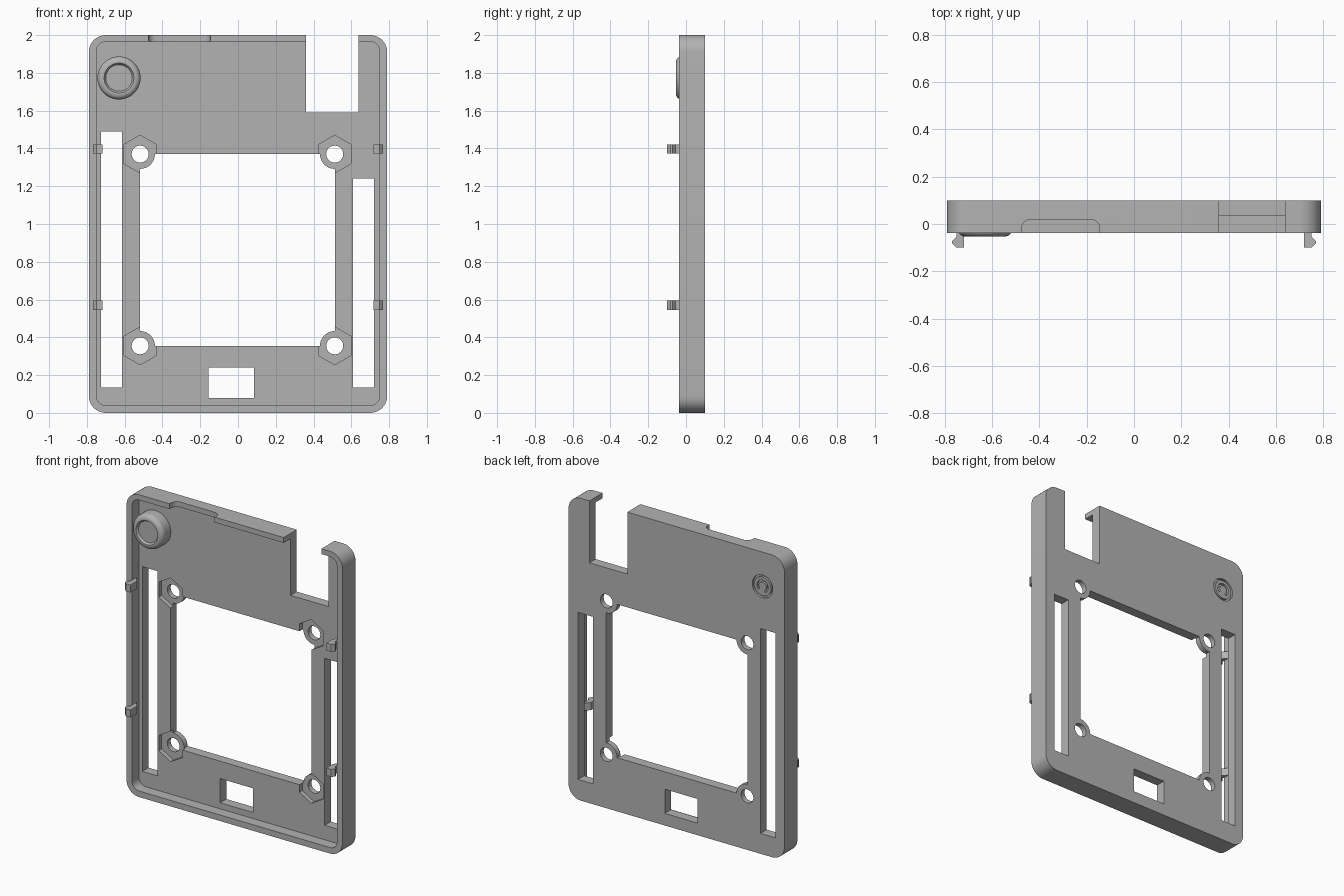
import bpy, bmesh
from math import sin, cos, pi, radians
from mathutils import Vector

cube = bpy.data.objects.get("Cube")
if cube:
    bpy.data.objects.remove(cube, do_unlink=True)

grey = bpy.data.materials.new("plain grey")
grey.use_nodes = True
grey.diffuse_color = (0.45, 0.45, 0.45, 1)
grey.node_tree.nodes["Principled BSDF"].inputs["Base Color"].default_value = (0.45, 0.45, 0.45, 1)

FRONT, FLOOR, BACK = -0.037, 0.035, 0.10


def finish(name, bm):
    bmesh.ops.recalc_face_normals(bm, faces=bm.faces)
    mesh = bpy.data.meshes.new(name)
    bm.to_mesh(mesh)
    bm.free()
    mesh.materials.append(grey)
    obj = bpy.data.objects.new(name, mesh)
    bpy.context.collection.objects.link(obj)
    return obj


def prism(name, pts, lo, hi, axis="y"):
    """Extrude an outline: (x, z) along y, or (x, y) along z."""
    bm = bmesh.new()
    place = (lambda a, b, h: (a, h, b)) if axis == "y" else (lambda a, b, h: (a, b, h))
    face = bm.faces.new([bm.verts.new(place(a, b, lo)) for a, b in pts])
    moved = bmesh.ops.extrude_face_region(bm, geom=[face])["geom"]
    verts = [g for g in moved if isinstance(g, bmesh.types.BMVert)]
    bmesh.ops.translate(bm, verts=verts, vec=Vector(place(0, 0, hi - lo)))
    return finish(name, bm)


def arc(cx, cy, r, a0, a1, n):
    return [(cx + r * cos(radians(a0 + (a1 - a0) * i / n)),
             cy + r * sin(radians(a0 + (a1 - a0) * i / n))) for i in range(n + 1)]


def rounded(x0, x1, z0, z1, r):
    return (arc(x1 - r, z1 - r, r, 0, 90, 10) + arc(x0 + r, z1 - r, r, 90, 180, 10)
            + arc(x0 + r, z0 + r, r, 180, 270, 10) + arc(x1 - r, z0 + r, r, 270, 360, 10))


def rect(x0, x1, z0, z1):
    return [(x0, z0), (x1, z0), (x1, z1), (x0, z1)]


def lathe(name, profile, cx, cz, closed=False):
    """Spin (radius, y) points around a front-to-back axis."""
    bm = bmesh.new()
    vs = [bm.verts.new((cx + r, y, cz)) for r, y in profile]
    pairs = list(zip(vs, vs[1:])) + ([(vs[-1], vs[0])] if closed else [])
    edges = [bm.edges.new(p) for p in pairs]
    bmesh.ops.spin(bm, geom=vs + edges, cent=(cx, 0, cz), axis=(0, 1, 0),
                   angle=2 * pi, steps=64, use_merge=True)
    bmesh.ops.remove_doubles(bm, verts=bm.verts, dist=1e-5)
    return finish(name, bm)


def combine(obj, tool, operation="DIFFERENCE"):
    mod = obj.modifiers.new("join", "BOOLEAN")
    mod.operation, mod.solver, mod.object = operation, "EXACT", tool
    bpy.context.view_layer.objects.active = obj
    bpy.ops.object.modifier_apply(modifier=mod.name)
    bpy.data.objects.remove(tool, do_unlink=True)


def smooth(obj):
    bpy.ops.object.select_all(action="DESELECT")
    obj.select_set(True)
    bpy.context.view_layer.objects.active = obj
    bpy.ops.object.shade_smooth_by_angle(angle=radians(30))


# Tray with a raised rim
case = prism("case_shell", rounded(-0.79, 0.79, 0, 2, 0.09), FRONT, BACK)
combine(case, prism("cavity", rounded(-0.75, 0.75, 0.04, 1.965, 0.05), -0.2, FLOOR))

# Central window, side slots, port hole and top notch
openings = [(-0.52, 0.514, 0.355, 1.37), (-0.725, -0.615, 0.135, 1.49),
            (0.61, 0.72, 0.135, 1.24), (-0.155, 0.085, 0.08, 0.24),
            (0.36, 0.637, 1.59, 2.2)]
for box in openings:
    combine(case, prism("opening", rect(*box), -0.3, 0.3))

# Rounded relief in the top rim
relief = [(-0.475, -0.2), (-0.145, -0.2)] + arc(-0.185, -0.02, 0.04, 0, 90, 8) \
    + arc(-0.435, -0.02, 0.04, 90, 180, 8)
combine(case, prism("relief", relief, 1.9, 2.2, "z"))

# Screw mounts: thin round bosses, hexagonal nut pockets, through holes
for x in (-0.518, 0.512):
    for z in (0.355, 1.37):
        combine(case, prism("boss", arc(x, z, 0.078, 0, 352.5, 47), 0.065, BACK), "UNION")
        combine(case, prism("pocket", arc(x, z, 0.1, 30, 330, 5), -0.1, 0.065))
        combine(case, prism("hole", arc(x, z, 0.045, 0, 348.75, 31), -0.3, 0.3))

# Shallow dial markings on the back
BX, BZ = -0.63, 1.773
combine(case, lathe("groove", [(0.062, 0.085), (0.075, 0.085), (0.075, 0.2), (0.062, 0.2)],
                    BX, BZ, closed=True))
mark = arc(BX, BZ, 0.042, -40, 240, 24) + arc(BX, BZ, 0.028, 240, -40, 24)
combine(case, prism("mark", mark, 0.085, 0.2))
smooth(case)

# Round button with a soft edge and a shallow dished centre
edge = [(r, y) for y, r in arc(-0.023, 0.084, 0.03, 180, 90, 8)]
button = lathe("round_button", [(0, -0.04), (0.07, -0.04), (0.075, -0.048), (0.079, -0.053)]
               + edge + [(0.114, 0.04), (0, 0.04)], BX, BZ)
smooth(button)

# Snap hooks on the side rims
hook = [(0.717, -0.1), (0.75, -0.1), (0.768, -0.083), (0.768, -0.072),
        (0.75, -0.055), (0.752, 0.01), (0.717, -0.03)]
for side, label in ((1, "left"), (-1, "right")):
    for z, level in ((0.545, "lower"), (1.372, "upper")):
        prism(f"{label}_{level}_hook", [(side * x, y) for x, y in hook], z, z + 0.05, "z")
